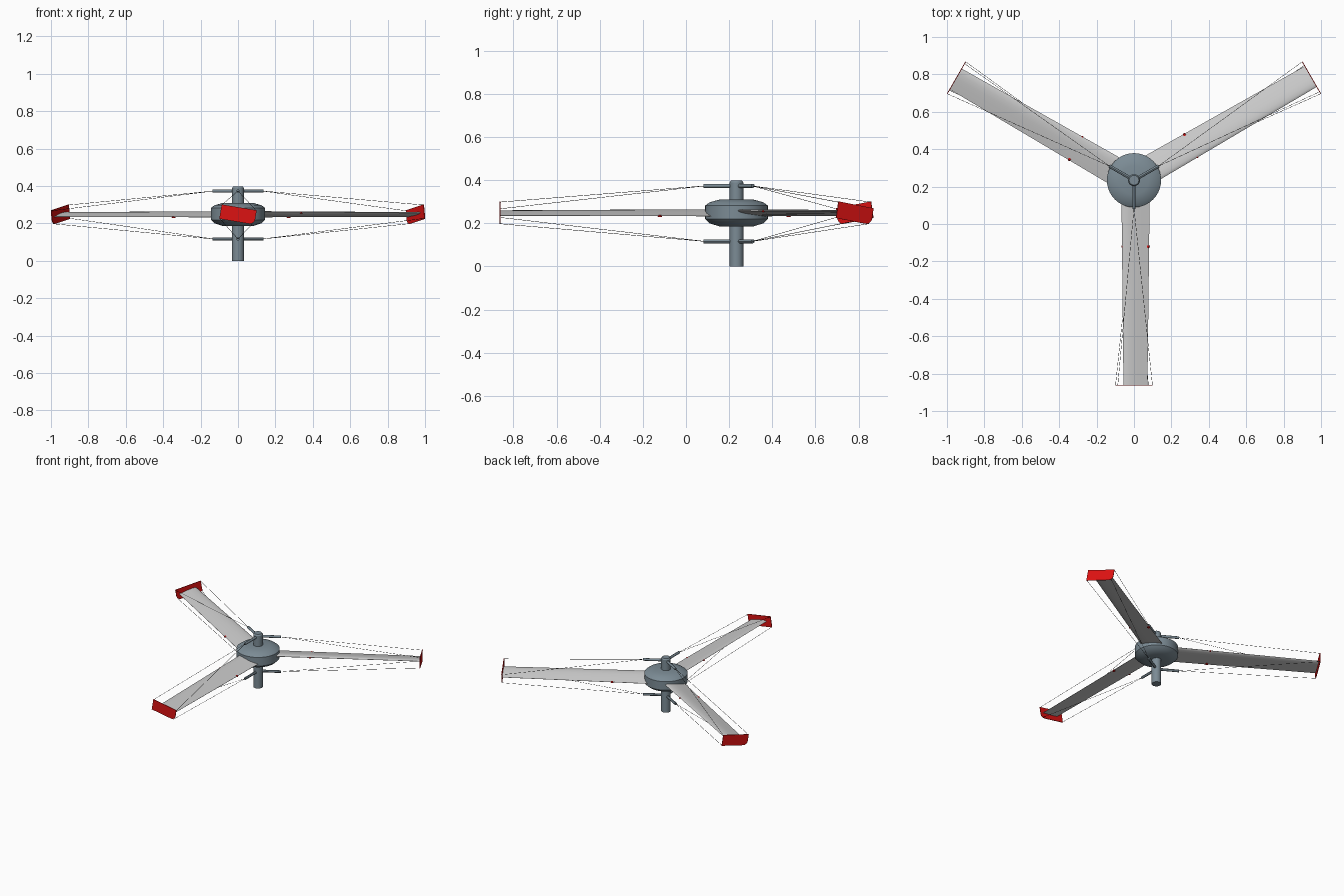
import bpy, bmesh, math
from mathutils import Vector, Matrix

if "Cube" in bpy.data.objects:
    bpy.data.objects.remove(bpy.data.objects["Cube"])

CY, ZC, R = 0.234, 0.247, 1.097      # hub y, rotor plane height, tip radius
PITCH = math.radians(9.5)


def material(name, rgb):
    m = bpy.data.materials.new(name)
    m.diffuse_color = (*rgb, 1)
    m.use_nodes = True
    m.node_tree.nodes["Principled BSDF"].inputs["Base Color"].default_value = m.diffuse_color
    return m


STEEL = material("slate grey", (0.20, 0.26, 0.30))
GREY = material("light grey", (0.60, 0.60, 0.60))
RED = material("red", (0.72, 0.006, 0.006))
BLACK = material("black", (0.008, 0.008, 0.008))


def make(name, bm, mat, matrix=None, smooth=False):
    bmesh.ops.recalc_face_normals(bm, faces=bm.faces)
    me = bpy.data.meshes.new(name)
    bm.to_mesh(me)
    bm.free()
    me.materials.append(mat)
    ob = bpy.data.objects.new(name, me)
    bpy.context.collection.objects.link(ob)
    if matrix:
        ob.matrix_world = matrix
    if smooth:
        bpy.ops.object.select_all(action='DESELECT')
        ob.select_set(True)
        bpy.context.view_layer.objects.active = ob
        bpy.ops.object.shade_smooth_by_angle(angle=math.radians(30))
    return ob


def loft(bm, rings):
    """Skin closed rings of equal count and cap both ends."""
    rows = [[bm.verts.new(p) for p in ring] for ring in rings]
    n = len(rows[0])
    for a, b in zip(rows, rows[1:]):
        for i in range(n):
            bm.faces.new((a[i], a[(i + 1) % n], b[(i + 1) % n], b[i]))
    bm.faces.new(rows[0])
    bm.faces.new(rows[-1])


def lathe(name, profile, mat, n=40):
    bm = bmesh.new()
    loft(bm, [[(r * math.cos(2 * math.pi * i / n), r * math.sin(2 * math.pi * i / n), z)
               for i in range(n)] for r, z in profile])
    return make(name, bm, mat, Matrix.Translation((0, CY, 0)), True)


def rod(name, p, q, r, mat, matrix, n):
    p, q = Vector(p), Vector(q)
    bm = bmesh.new()
    rot = (q - p).to_track_quat('Z', 'Y').to_matrix().to_4x4()
    bmesh.ops.create_cone(bm, cap_ends=True, segments=n, radius1=r, radius2=r,
                          depth=(q - p).length,
                          matrix=Matrix.Translation((p + q) / 2) @ rot)
    return make(name, bm, mat, matrix, n > 6)


def pitched(r, t, h):
    """Blade-local point: span r, chord t (trailing positive), height h."""
    return (r, t * math.cos(PITCH) + h * math.sin(PITCH),
            ZC + h * math.cos(PITCH) - t * math.sin(PITCH))


# Hub and shaft
lathe("shaft", [(0.032, 0), (0.032, 0.388), (0.026, 0.397)], STEEL, 24)
lathe("hub", [(0.078, 0.185), (0.125, 0.200), (0.145, 0.219), (0.145, 0.282),
              (0.125, 0.297), (0.078, 0.310)], STEEL)


# Aerofoil section: chord fraction, height fraction
FOIL = [(0, 0), (0.03, 0.25), (0.1, 0.48), (0.25, 0.65), (0.45, 0.6), (0.7, 0.36), (1, 0.04),
        (1, -0.04), (0.7, -0.2), (0.45, -0.32), (0.25, -0.36), (0.1, -0.3), (0.03, -0.17)]


def blade_ring(r, lead, trail, thick):
    return [pitched(r, lead + c * (trail - lead), h * thick) for c, h in FOIL]


for k, ang in enumerate((30, 150, 270), 1):
    M = Matrix.Translation((0, CY, 0)) @ Matrix.Rotation(math.radians(ang), 4, 'Z')

    # Blade
    bm = bmesh.new()
    loft(bm, [blade_ring(0.08, -0.068, 0.085, 0.020),
              blade_ring(R - 0.002, -0.057, 0.073, 0.012)])
    make(f"blade_{k}", bm, GREY, M, True)

    # End plate with one rounded lower trailing corner
    w, h, c = 0.095, 0.039, 0.03
    outline = [(-w, -h), (-w, h), (w, h)]
    outline += [(w - c + c * math.cos(a), -h + c + c * math.sin(a))
                for a in (-i * math.pi / 12 for i in range(7))]
    bm = bmesh.new()
    loft(bm, [[pitched(r, t, z) for t, z in outline] for r in (R - 0.003, R + 0.001)])
    make(f"end_plate_{k}", bm, RED, M)

    # Small red fittings on the blade edges
    for edge, t, size in (("trailing", 0.075, 0.011), ("leading", -0.062, 0.007)):
        bm = bmesh.new()
        bmesh.ops.create_cone(bm, cap_ends=True, segments=8, radius1=size,
                              radius2=size * 0.6, depth=0.008,
                              matrix=Matrix.Translation(pitched(0.355, t, -0.001)))
        make(f"{edge}_marker_{k}", bm, RED, M)

    # Bracing arms and wires, above and below
    for side, za, s in (("upper", 0.373, 1), ("lower", 0.116, -1)):
        rod(f"{side}_arm_{k}", (0, 0, za), (0.153, 0, za), 0.009, STEEL, M, 12)
        for j, t in enumerate((-0.094, 0.094), 1):
            tip_t = t - 0.01 if (s < 0 and t > 0) else t
            rod(f"{side}_wire_{k}_{j}", (0.148, 0, za),
                pitched(R - 0.001, tip_t, s * 0.036), 0.001, BLACK, M, 6)
